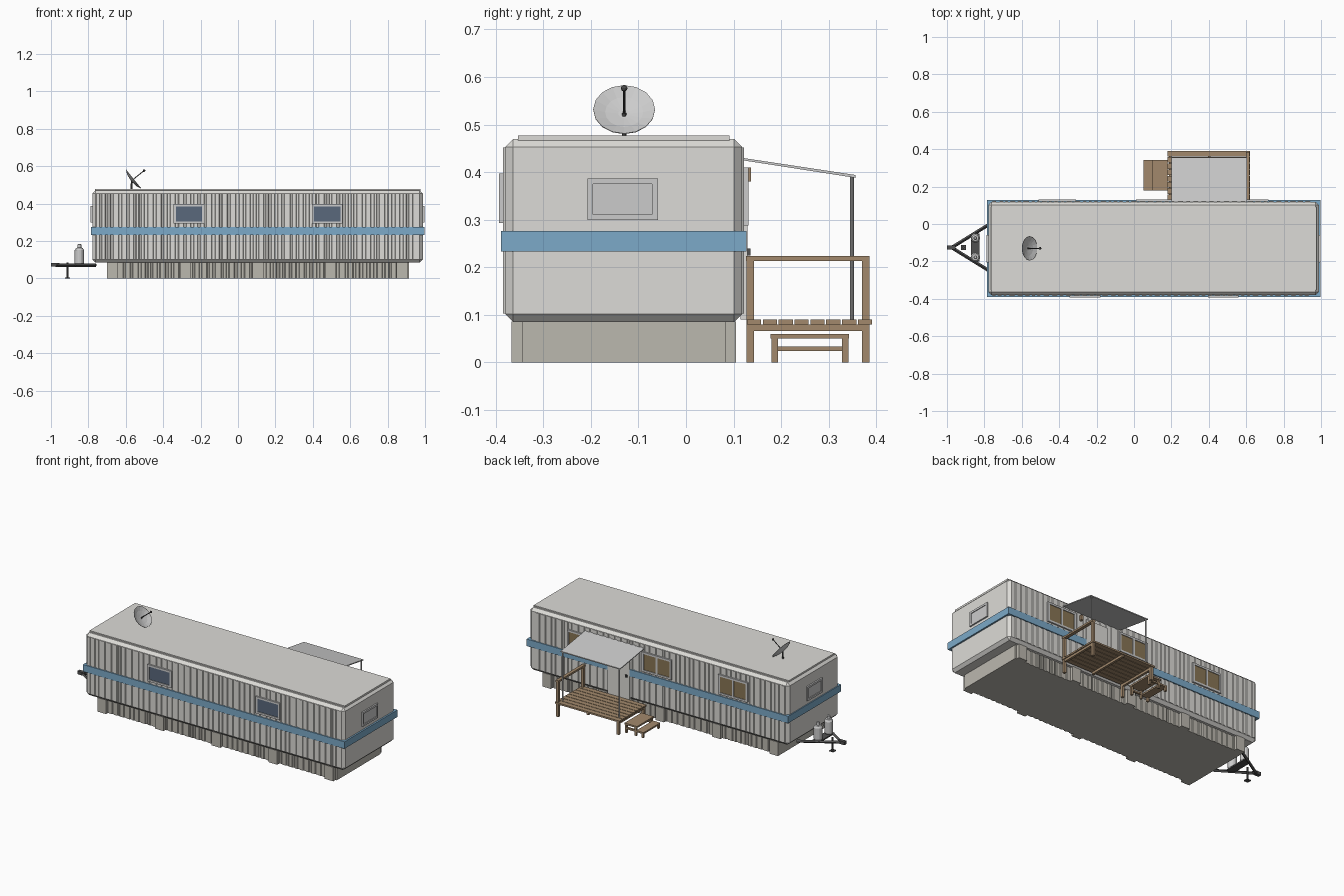
import bpy, bmesh, math, random
from mathutils import Vector

if "Cube" in bpy.data.objects:
    bpy.data.objects.remove(bpy.data.objects["Cube"])

random.seed(4)


def mat(name, r, g, b):
    m = bpy.data.materials.new(name)
    m.diffuse_color = (r, g, b, 1)
    m.use_nodes = True
    m.node_tree.nodes["Principled BSDF"].inputs["Base Color"].default_value = m.diffuse_color
    return m


WALL = mat("wall", .72, .71, .68)
BLUE = mat("blue", .2, .4, .58)
WOOD = mat("wood", .36, .25, .15)
GLASS = mat("glass", .1, .14, .2)
BLIND = mat("blind", .25, .18, .09)
DARK = mat("dark", .08, .08, .08)
SKIRT = mat("skirt", .5, .48, .43)


def finish(name, bm, m=None):
    me = bpy.data.meshes.new(name)
    bmesh.ops.recalc_face_normals(bm, faces=bm.faces)
    bm.to_mesh(me)
    bm.free()
    ob = bpy.data.objects.new(name, me)
    bpy.context.collection.objects.link(ob)
    if m:
        me.materials.append(m)
    return ob


def add_box(bm, x0, x1, y0, y1, z0, z1):
    vs = bmesh.ops.create_cube(bm, size=1)["verts"]
    for v in vs:
        v.co = Vector(((x0 + x1) / 2 + v.co.x * (x1 - x0),
                       (y0 + y1) / 2 + v.co.y * (y1 - y0),
                       (z0 + z1) / 2 + v.co.z * (z1 - z0)))


def boxes(name, dims, m=None, bevel=0):
    bm = bmesh.new()
    for d in dims:
        add_box(bm, *d)
    if bevel:
        bmesh.ops.bevel(bm, geom=bm.edges[:], offset=bevel, segments=1, affect='EDGES')
    return finish(name, bm, m)


def rod(name, a, b, r, m=None, sides=10):
    a, b = Vector(a), Vector(b)
    bm = bmesh.new()
    bmesh.ops.create_cone(bm, segments=sides, radius1=r, radius2=r, depth=(b - a).length, cap_ends=True)
    ob = finish(name, bm, m)
    ob.location = (a + b) / 2
    ob.rotation_euler = (b - a).to_track_quat('Z', 'Y').to_euler()
    return ob


def lathe(name, profile, m=None, sides=16):
    bm = bmesh.new()
    rings = [[bm.verts.new((r * math.cos(2 * math.pi * i / sides), r * math.sin(2 * math.pi * i / sides), z))
              for i in range(sides)] for r, z in profile]
    for p, q in zip(rings, rings[1:]):
        for i in range(sides):
            j = (i + 1) % sides
            bm.faces.new((p[i], p[j], q[j], q[i]))
    bm.faces.new(rings[0])
    bm.faces.new(rings[-1])
    return finish(name, bm, m)


def ribs(name, x0, x1, face, side, z0, z1, depth, m):
    # raised trapezoid ribs at slightly irregular spacing
    bm = bmesh.new()
    x = x0
    while x < x1 - .03:
        w = random.uniform(.018, .036)
        prof = [(x, face), (x + .004, face + side * depth), (x + w - .004, face + side * depth), (x + w, face)]
        lo = [bm.verts.new((px, py, z0)) for px, py in prof]
        hi = [bm.verts.new((px, py, z1)) for px, py in prof]
        for i in range(4):
            j = (i + 1) % 4
            bm.faces.new((lo[i], lo[j], hi[j], hi[i]))
        bm.faces.new(lo)
        bm.faces.new(hi)
        x += w + random.uniform(.006, .014)
    finish(name, bm, m)


def window(name, axis, c, w, z0, z1, face, side, glass, mullion=False, t=.011):
    # frame bars plus pane on a wall whose normal is along the given axis
    def d(u0, u1, za, zb, depth):
        n = sorted((face, face + side * depth))
        return (u0, u1, *n, za, zb) if axis == 'y' else (*n, u0, u1, za, zb)
    a, b, f = c - w / 2, c + w / 2, .012
    bars = [d(a, a + f, z0, z1, t), d(b - f, b, z0, z1, t),
            d(a + f, b - f, z0, z0 + f, t), d(a + f, b - f, z1 - f, z1, t)]
    if mullion:
        bars.append(d(c - f / 2, c + f / 2, z0 + f, z1 - f, t))
    boxes(name + "_frame", bars)
    boxes(name + "_pane", [d(a + f, b - f, z0 + f, z1 - f, t * .6)], glass)


# main body, roof and stripe
boxes("body", [(-.779, .988, -.38, .118, .085, .47)], WALL, .017)
boxes("roof_cap", [(-.765, .975, -.353, .091, .465, .477)], WALL)
boxes("stripe", [(-.785, .998, -.389, .127, .233, .276)], BLUE)
for side, face, nm in ((-1, -.379, "front"), (1, .117, "back")):
    ribs(nm + "_siding", -.76, .97, face, side, .103, .452, .005, WALL)

# skirt with piers
boxes("skirt", [(-.70, .915, -.345, .083, 0, .088)], SKIRT)
for side, face, nm in ((-1, -.345, "front"), (1, .083, "back")):
    ribs(nm + "_skirt_ribs", -.69, .91, face, side, 0, .086, .004, SKIRT)
    y = sorted((face - side * .007, face + side * .022))
    boxes(nm + "_piers", [(x - .029, x + .029, *y, 0, .086) for x in (-.671, -.28, .107, .495, .877)], SKIRT)

# windows
for i, x in enumerate((-.262, .477)):
    window(f"front_window_{i}", 'y', x, .165, .293, .397, -.382, -1, GLASS)
for i, x in enumerate((-.41, .11, .62)):
    window(f"back_window_{i}", 'y', x, .2, .288, .41, .120, 1, BLIND, True)
window("right_window", 'x', -.133, .148, .299, .387, .986, 1, None)
window("left_window", 'x', -.133, .148, .299, .387, -.777, -1, None)

# door
boxes("door", [(.295, .445, .115, .129, .09, .40)], WALL)
boxes("door_handle", [(.31, .322, .128, .136, .225, .24)], DARK)
boxes("door_lamp", [(.475, .49, .118, .137, .38, .41)], WOOD)

# deck: planks, joists, posts and end rail
boxes("deck_planks", [(.18, .62, .128 + i * .0333, .158 + i * .0333, .08, .09) for i in range(8)], WOOD)
boxes("deck_joists", [(x, x + .014, .13, .385, .066, .08) for x in (.187, .395, .6)], WOOD)
boxes("deck_posts", [(x, x + .016, y, y + .016, 0, h)
                     for x, h in ((.187, .08), (.6, .222)) for y in (.127, .37)], WOOD)
boxes("deck_rail", [(.598, .618, .126, .386, .213, .224)], WOOD)

# steps
boxes("step_treads", [(.095, .18, .178, .342, .05, .06), (.05, .1, .19, .333, .024, .034)], WOOD)
for y in (.18, .328):
    boxes("step_side", [(.1, .112, y, y + .013, 0, .05), (.166, .178, y, y + .013, 0, .05),
                        (.052, .064, y, y + .013, 0, .034), (.064, .178, y, y + .013, .024, .034)], WOOD)

# awning and its poles
bm = bmesh.new()
prof = [(.118, .425), (.118, .43), (.356, .394), (.356, .388)]
ends = [[bm.verts.new((x, y, z)) for y, z in prof] for x in (.2, .605)]
for i in range(4):
    j = (i + 1) % 4
    bm.faces.new((ends[0][i], ends[0][j], ends[1][j], ends[1][i]))
for e in ends:
    bm.faces.new(e)
finish("awning", bm)
for x in (.21, .595):
    rod("awning_pole", (x, .349, .088), (x, .349, .39), .004)

# hitch frame, coupler and jack
for y in (-.005, -.247):
    rod("hitch_bar", (-.76, y + (.012 if y > -.1 else -.012), .071), (-.975, -.126, .071), .009, DARK, 4)
boxes("coupler", [(-1, -.955, -.137, -.115, .063, .082)], DARK)
boxes("tank_tray", [(-.872, -.825, -.2, -.052, .066, .074)], DARK)
rod("jack", (-.912, -.126, .004), (-.912, -.126, .085), .006, DARK)
boxes("jack_foot", [(-.926, -.898, -.14, -.112, 0, .005)], DARK)

# gas tanks
for y in (-.075, -.178):
    tank = lathe("gas_tank", [(.02, 0), (.025, .008), (.025, .078), (.018, .09), (.01, .092),
                              (.01, .108), (.006, .112)])
    tank.location = (-.848, y, .073)

# satellite dish
n = Vector((.78, 0, .625)).normalized()
c = Vector((-.56, -.13, .53))
dish = lathe("dish", [(.012, -.014), (.04, -.009), (.065, .001), (.065, .003), (.04, -.006), (.012, -.011)])
dish.location = c
dish.rotation_euler = n.to_track_quat('Z', 'Y').to_euler()
rod("dish_stand", (-.57, -.13, .47), c - n * .01, .005, DARK)
rod("dish_arm", c - n * .012, c + n * .076, .0025, DARK, 8)
bm = bmesh.new()
bmesh.ops.create_icosphere(bm, subdivisions=2, radius=.007)
finish("dish_receiver", bm, DARK).location = c + n * .074
